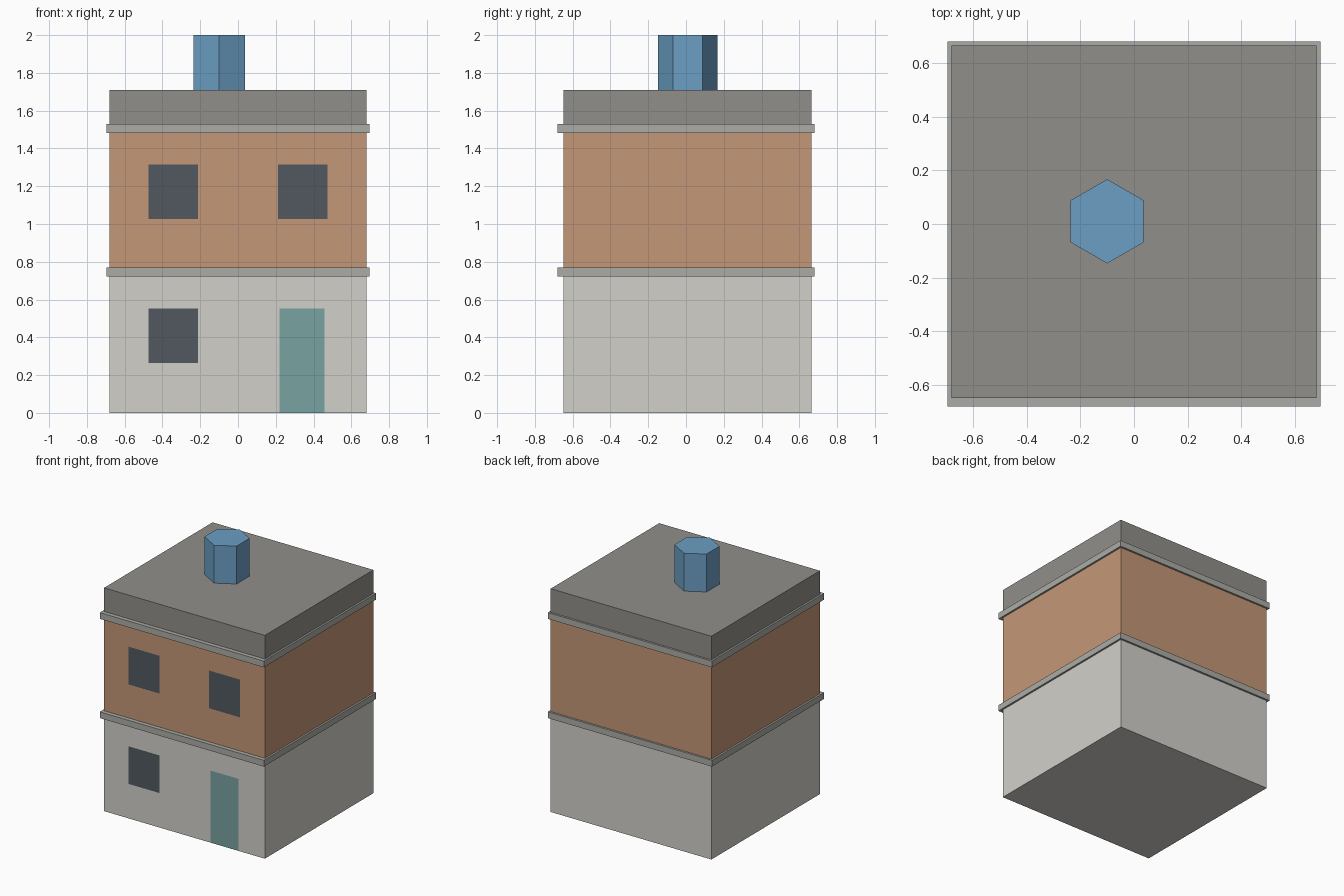
import bpy
import math

if "Cube" in bpy.data.objects:
    bpy.data.objects.remove(bpy.data.objects["Cube"])


def colour(name, hex_code):
    # sRGB hex to linear material colour
    def lin(c):
        return c / 12.92 if c <= 0.04045 else ((c + 0.055) / 1.055) ** 2.4
    mat = bpy.data.materials.new(name)
    rgb = [lin(int(hex_code[i:i + 2], 16) / 255) for i in (0, 2, 4)]
    mat.diffuse_color = (*rgb, 1)
    mat.use_nodes = True
    mat.node_tree.nodes["Principled BSDF"].inputs["Base Color"].default_value = mat.diffuse_color
    return mat


STONE = colour("pale_stone", "D2D0CA")
BRICK = colour("brick", "C39777")
ROOF = colour("roof_grey", "918F8A")
TRIM = colour("trim_grey", "ABABA6")
GLASS = colour("dark_glass", "525961")
DOOR = colour("door_teal", "79A3A1")
BLUE = colour("chimney_blue", "6B9FC4")


def finish(obj, name, mat):
    obj.name = name
    obj.data.materials.append(mat)
    return obj


def box(name, x, y, z, mat):
    # each axis given as (min, max)
    bpy.ops.mesh.primitive_cube_add(size=1, location=[sum(a) / 2 for a in (x, y, z)])
    obj = bpy.context.object
    obj.scale = [a[1] - a[0] for a in (x, y, z)]
    bpy.ops.object.transform_apply(location=False, rotation=False, scale=True)
    return finish(obj, name, mat)


def front_panel(name, x, width, z, mat):
    # flat panel just in front of the facade, facing -y
    bpy.ops.mesh.primitive_plane_add(size=1, location=(x, FRONT - 0.002, sum(z) / 2),
                                     rotation=(math.pi / 2, 0, 0))
    obj = bpy.context.object
    obj.scale = (width, z[1] - z[0], 1)
    bpy.ops.object.transform_apply(location=False, rotation=True, scale=True)
    return finish(obj, name, mat)


FRONT, BACK = -0.648, 0.665
WALL_X, WALL_Y = (-0.681, 0.681), (FRONT, BACK)
LEDGE_X, LEDGE_Y = (-0.695, 0.695), (-0.68, 0.68)

# Storeys and roof block
box("lower_storey", WALL_X, WALL_Y, (0, 0.745), STONE)
box("upper_storey", WALL_X, WALL_Y, (0.745, 1.505), BRICK)
box("roof_block", WALL_X, WALL_Y, (1.505, 1.71), ROOF)

# Ledges between the storeys
for name, z in (("lower_ledge", 0.745), ("upper_ledge", 1.505)):
    box(name, LEDGE_X, LEDGE_Y, (z - 0.024, z + 0.024), TRIM)

# Windows and door
front_panel("lower_window", -0.342, 0.262, (0.265, 0.553), GLASS)
for side, x in (("left", -0.342), ("right", 0.342)):
    front_panel("upper_window_" + side, x, 0.262, (1.027, 1.316), GLASS)
front_panel("front_door", 0.34, 0.238, (0.002, 0.553), DOOR)

# Hexagonal chimney, corners pointing along y
bpy.ops.mesh.primitive_cylinder_add(vertices=6, radius=0.157, depth=0.29,
                                    location=(-0.1, 0.01, 1.855))
finish(bpy.context.object, "chimney", BLUE)
